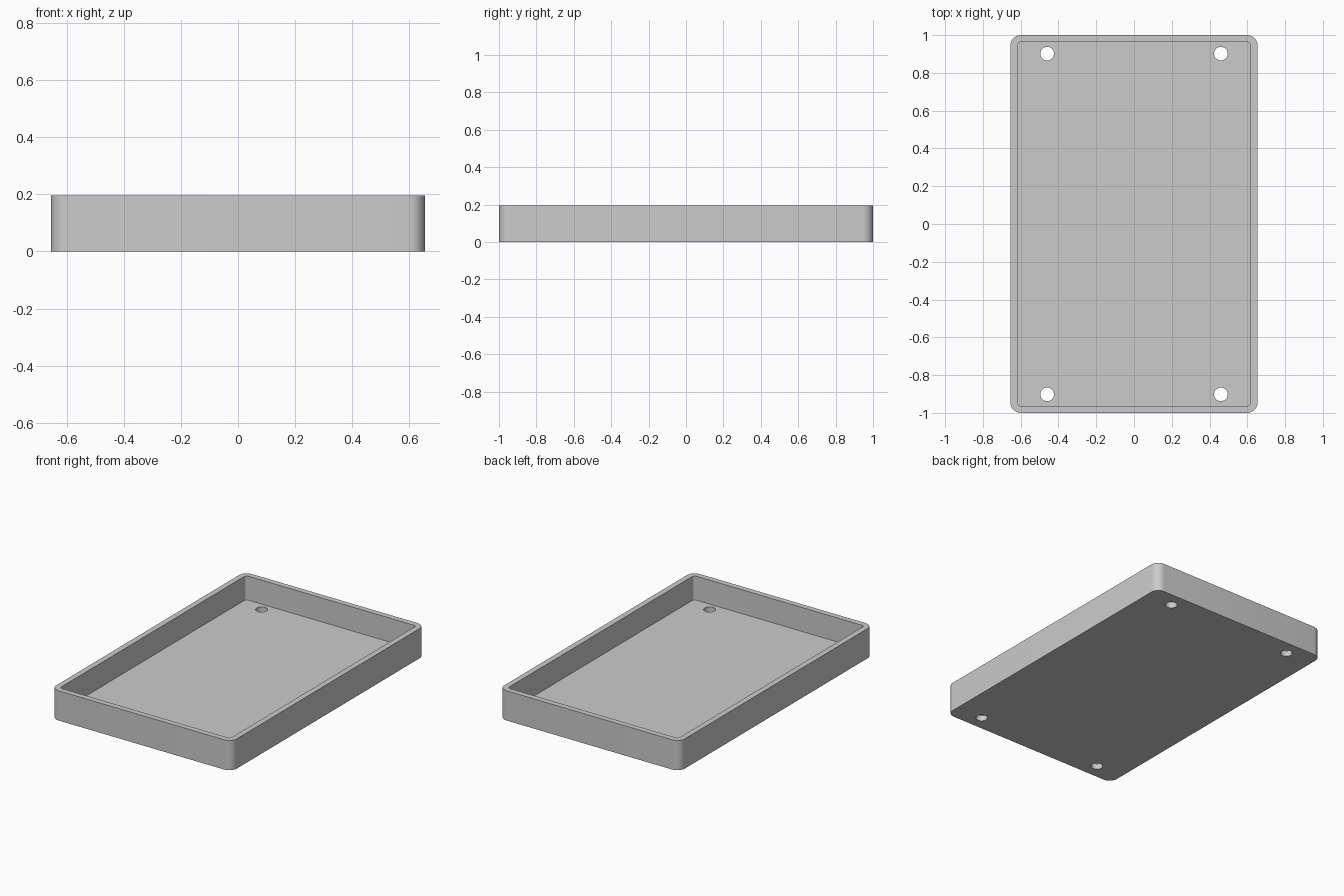
import bpy, bmesh
from math import cos, sin, pi, radians

cube = bpy.data.objects.get("Cube")
if cube:
    bpy.data.objects.remove(cube, do_unlink=True)

HALF_X, HALF_Y, HEIGHT = 0.654, 1.0, 0.195
WALL, FLOOR = 0.037, 0.038
OUTER_R, INNER_R = 0.055, 0.018
HOLE_X, HOLE_Y, HOLE_R = 0.46, 0.902, 0.036

grey = bpy.data.materials.new("light_grey")
grey.use_nodes = True
grey.diffuse_color = (0.6, 0.6, 0.6, 1)
grey.node_tree.nodes["Principled BSDF"].inputs["Base Color"].default_value = (0.6, 0.6, 0.6, 1)


def rounded_outline(hx, hy, r, steps=10):
    """Counter-clockwise rounded rectangle."""
    points = []
    for i, (sx, sy) in enumerate([(1, 1), (-1, 1), (-1, -1), (1, -1)]):
        for k in range(steps + 1):
            a = (i + k / steps) * pi / 2
            points.append((sx * (hx - r) + r * cos(a), sy * (hy - r) + r * sin(a)))
    return points


def bridge(bm, lower, upper):
    n = len(lower)
    for i in range(n):
        j = (i + 1) % n
        bm.faces.new((lower[i], lower[j], upper[j], upper[i]))


# Tray: outer wall, rim, inner wall and floor as one closed shell
outer = rounded_outline(HALF_X, HALF_Y, OUTER_R)
inner = rounded_outline(HALF_X - WALL, HALF_Y - WALL, INNER_R)
bm = bmesh.new()
rings = [[bm.verts.new((x, y, z)) for x, y in outline]
         for outline, z in ((outer, 0), (outer, HEIGHT), (inner, HEIGHT), (inner, FLOOR))]
for lower, upper in zip(rings, rings[1:]):
    bridge(bm, lower, upper)
bm.faces.new(rings[0][::-1])
bm.faces.new(rings[-1])
bmesh.ops.recalc_face_normals(bm, faces=bm.faces)
mesh = bpy.data.meshes.new("tray")
bm.to_mesh(mesh)
bm.free()
tray = bpy.data.objects.new("tray", mesh)
bpy.context.collection.objects.link(tray)
mesh.materials.append(grey)

# Four screw holes drilled through the floor
for sx in (-1, 1):
    for sy in (-1, 1):
        bpy.ops.mesh.primitive_cylinder_add(vertices=40, radius=HOLE_R, depth=0.14,
                                            location=(sx * HOLE_X, sy * HOLE_Y, 0.02))
        cutter = bpy.context.object
        cutter.name = "hole_cutter"
        cutter.hide_render = True
        cutter.data.materials.append(grey)
        bpy.context.view_layer.objects.active = tray
        mod = tray.modifiers.new("screw_hole", 'BOOLEAN')
        mod.operation = 'DIFFERENCE'
        mod.solver = 'EXACT'
        mod.object = cutter
        bpy.ops.object.modifier_apply(modifier=mod.name)
        bpy.data.objects.remove(cutter, do_unlink=True)

# Smooth corners with crisp edges
bpy.ops.object.select_all(action='DESELECT')
tray.select_set(True)
bpy.context.view_layer.objects.active = tray
bpy.ops.object.shade_smooth_by_angle(angle=radians(30))
